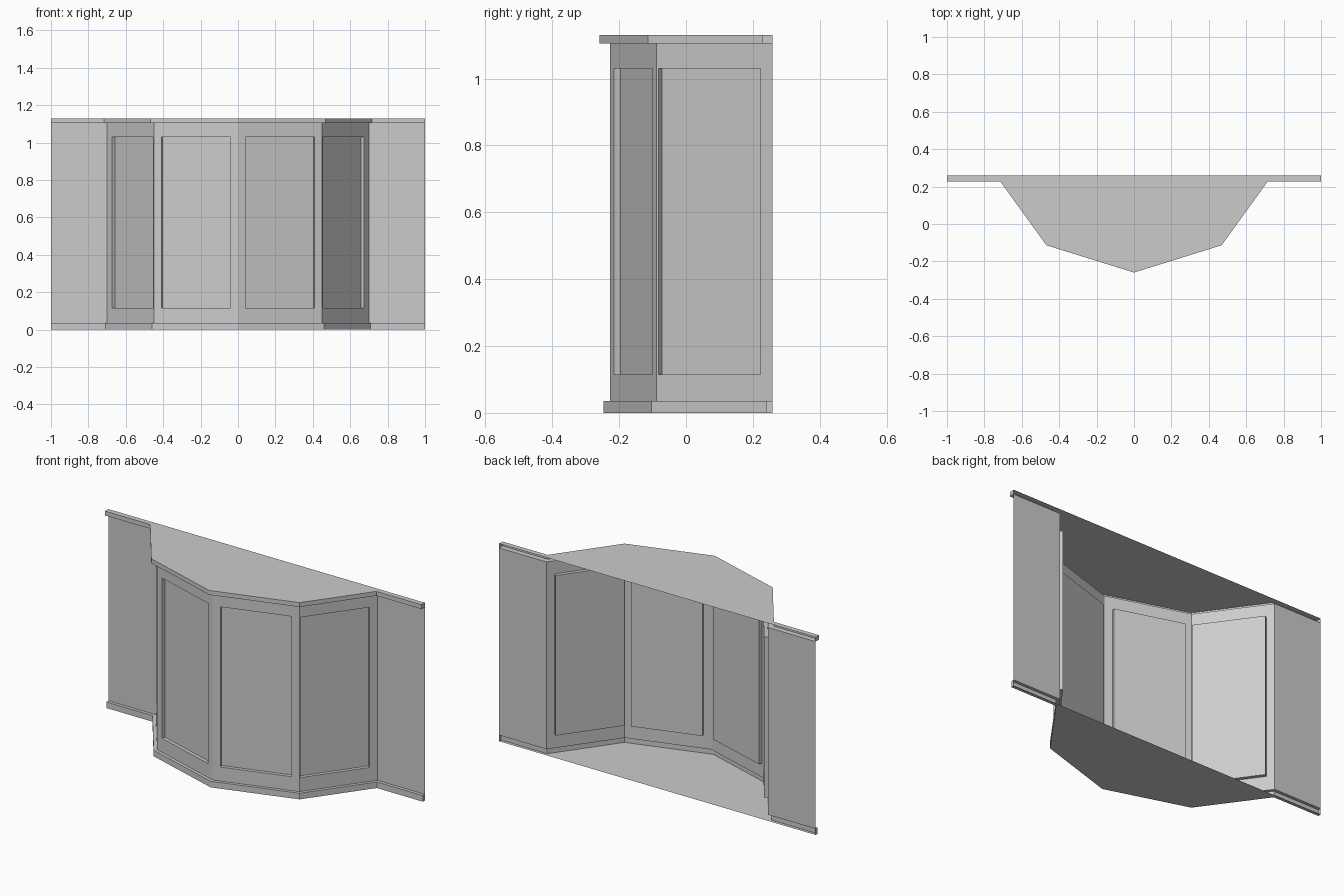
import bpy, bmesh
from mathutils import Vector

if "Cube" in bpy.data.objects:
    bpy.data.objects.remove(bpy.data.objects["Cube"])

H = 1.13
BASE_Z, CAP_Z = 0.035, 1.105
WIN_Z0, WIN_Z1, RECESS = 0.115, 1.03, 0.02
BACK = 0.258

# Plan of the bay wall, mirrored from the right half (left end to right end)
right = [(0, -0.228), (0.45, -0.088), (0.70, BACK), (1.0, BACK)]
path = [Vector((-x, y)) for x, y in right[:0:-1]] + [Vector(p) for p in right]


def normal(a, b):
    d = (b - a).normalized()
    return Vector((d.y, -d.x))


def offset(pts, dist):
    """Mitred outward offset of an open path."""
    out = []
    for i, p in enumerate(pts):
        n1 = normal(pts[max(i - 1, 0)], pts[max(i - 1, 0) + 1])
        j = min(i, len(pts) - 2)
        n2 = normal(pts[j], pts[j + 1])
        out.append(p + (n1 + n2) * dist / (1 + n1.dot(n2)))
    return out


def make(name, polys):
    bm = bmesh.new()
    for poly in polys:
        bm.faces.new([bm.verts.new(p) for p in poly])
    bmesh.ops.remove_doubles(bm, verts=bm.verts, dist=1e-5)
    me = bpy.data.meshes.new(name)
    bm.to_mesh(me)
    bm.free()
    ob = bpy.data.objects.new(name, me)
    bpy.context.collection.objects.link(ob)
    return ob


def p3(p, z):
    return Vector((p.x, p.y, z))


def slab(name, dist, z0, z1, plate_z, ledge_z):
    """Hollow shelf: plate, outer band, ledge back to the wall and end caps."""
    o = offset(path, dist)
    plate = [p3(p, plate_z) for p in o] + [p3(path[-1], plate_z), p3(path[0], plate_z)]
    if plate_z < ledge_z:
        plate.reverse()
    polys = [plate]
    for i in range(len(path) - 1):
        polys.append([p3(o[i], z0), p3(o[i + 1], z0), p3(o[i + 1], z1), p3(o[i], z1)])
        ledge = [p3(o[i], ledge_z), p3(o[i + 1], ledge_z),
                 p3(path[i + 1], ledge_z), p3(path[i], ledge_z)]
        polys.append(ledge if ledge_z > plate_z else ledge[::-1])
    for k, flip in ((0, -1), (-1, 1)):
        cap = [p3(o[k], z0), p3(path[k], z0), p3(path[k], z1), p3(o[k], z1)]
        polys.append(cap[::flip])
    return make(name, polys)


def ring(a, b):
    return [[a[i], a[(i + 1) % 4], b[(i + 1) % 4], b[i]] for i in range(4)]


def rect(a, b, z0, z1):
    return [p3(a, z0), p3(b, z0), p3(b, z1), p3(a, z1)]


# Base and top shelves
slab("base_plinth", 0.018, 0, BASE_Z, 0, BASE_Z)
slab("top_cornice", 0.03, CAP_Z, H, H, CAP_Z)

# Wall sections; each bay facet has a recessed window between two fractions
windows = {1: (0.10, 0.985), 2: (0.089, 0.911), 3: (0.089, 0.911), 4: (0.015, 0.90)}
wall, panes = [], []
for i in range(len(path) - 1):
    a, b = path[i], path[i + 1]
    outer = rect(a, b, BASE_Z, CAP_Z)
    if i not in windows:
        wall.append(outer)
        continue
    t0, t1 = windows[i]
    hole = rect(a.lerp(b, t0), a.lerp(b, t1), WIN_Z0, WIN_Z1)
    n = normal(a, b)
    back = [v - Vector((n.x, n.y, 0)) * RECESS for v in hole]
    wall += ring(outer, hole) + ring(hole, back)
    panes.append(back)
make("bay_wall", wall)
for k, pane in enumerate(panes):
    make(f"window_pane_{k + 1}", [pane])
